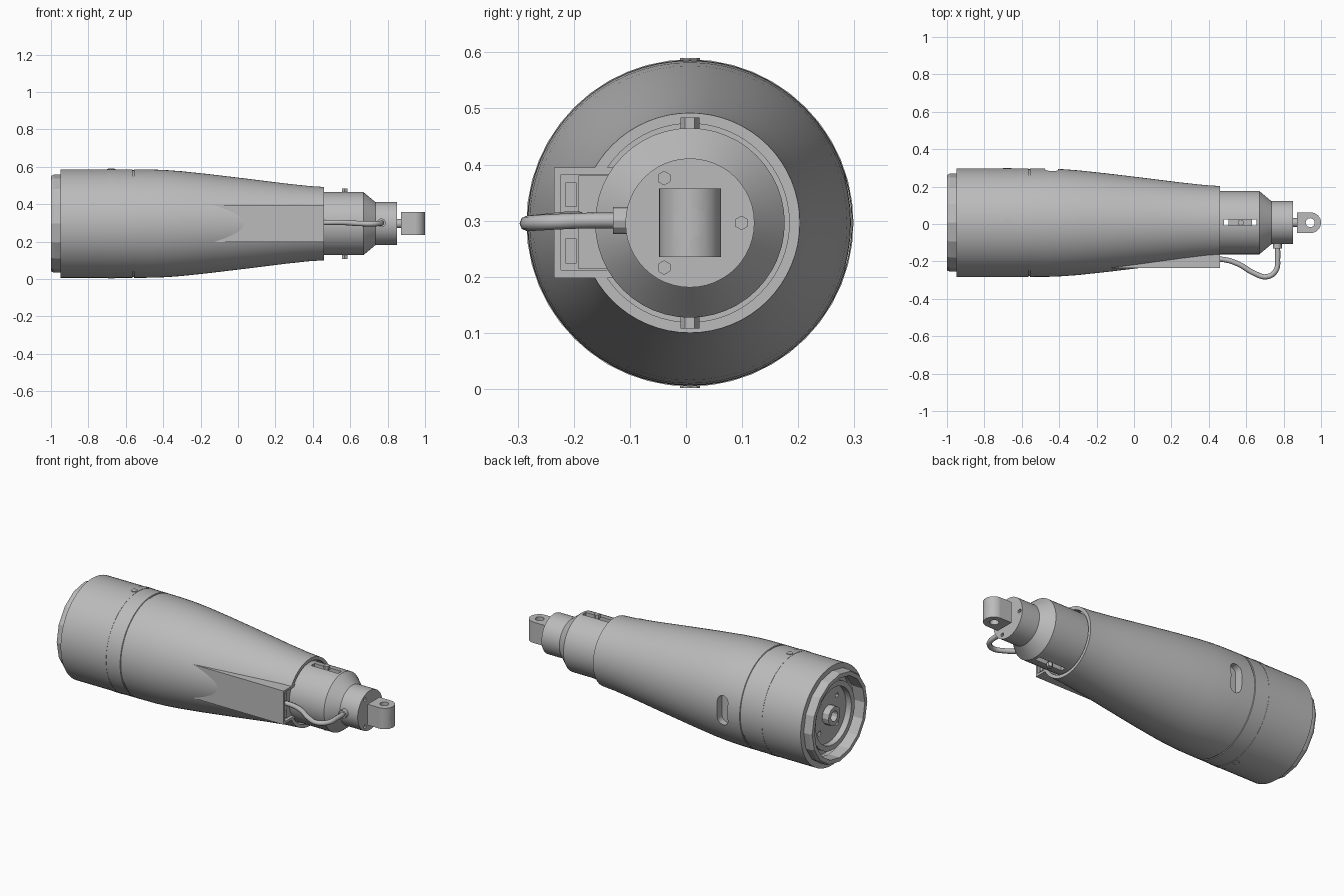
import bpy, bmesh, math
from mathutils import Vector, Matrix

cube = bpy.data.objects.get("Cube")
if cube:
    bpy.data.objects.remove(cube, do_unlink=True)

CY, CZ = 0.007, 0.296          # long axis position

mat = bpy.data.materials.new("satin grey")
mat.use_nodes = True
grey = (0.5, 0.5, 0.5, 1)
mat.diffuse_color = grey
mat.node_tree.nodes["Principled BSDF"].inputs["Base Color"].default_value = grey


def finish(name, bm):
    bmesh.ops.recalc_face_normals(bm, faces=bm.faces)
    me = bpy.data.meshes.new(name)
    bm.to_mesh(me)
    bm.free()
    ob = bpy.data.objects.new(name, me)
    bpy.context.collection.objects.link(ob)
    me.materials.append(mat)
    return ob


def select(ob):
    bpy.ops.object.select_all(action='DESELECT')
    ob.select_set(True)
    bpy.context.view_layer.objects.active = ob


def smooth(ob, angle=30):
    select(ob)
    bpy.ops.object.shade_smooth_by_angle(angle=math.radians(angle))
    return ob


def lathe(name, profile, sides=48, loop=False):
    """Turn (x, radius) points about the long axis; loop makes a ring."""
    bm = bmesh.new()
    rings = []
    for x, r in profile:
        if r == 0:
            rings.append([bm.verts.new((x, CY, CZ))] * sides)
        else:
            rings.append([bm.verts.new((x, CY + r * math.cos(a), CZ + r * math.sin(a)))
                          for a in (math.tau * i / sides for i in range(sides))])
    pairs = list(zip(rings, rings[1:]))
    if loop:
        pairs.append((rings[-1], rings[0]))
    for a, b in pairs:
        for i in range(sides):
            j = (i + 1) % sides
            bm.faces.new(dict.fromkeys((a[i], a[j], b[j], b[i])))
    return finish(name, bm)


def box(name, lo, hi):
    lo, hi = Vector(lo), Vector(hi)
    bm = bmesh.new()
    bmesh.ops.create_cube(bm, size=1, matrix=Matrix.Translation((lo + hi) / 2)
                          @ Matrix.Diagonal((*(hi - lo), 1)))
    return finish(name, bm)


def rod(name, start, end, r, sides=24):
    start, end = Vector(start), Vector(end)
    d = end - start
    m = Matrix.Translation((start + end) / 2) @ d.to_track_quat('Z', 'Y').to_matrix().to_4x4()
    bm = bmesh.new()
    bmesh.ops.create_cone(bm, cap_ends=True, segments=sides, radius1=r, radius2=r,
                          depth=d.length, matrix=m)
    return finish(name, bm)


def combine(ob, tool, operation='DIFFERENCE', keep=False):
    mod = ob.modifiers.new("shape", 'BOOLEAN')
    mod.operation, mod.solver, mod.object = operation, 'EXACT', tool
    select(ob)
    bpy.ops.object.modifier_apply(modifier=mod.name)
    if not keep:
        bpy.data.objects.remove(tool, do_unlink=True)


# Tapered outer shell with a recess at both ends
shell = lathe("outer_shell", [
    (-0.90, 0), (-0.90, 0.235), (-0.95, 0.235), (-0.95, 0.29), (-0.565, 0.29),
    (-0.563, 0.286), (-0.557, 0.286), (-0.555, 0.29), (-0.45, 0.289), (-0.38, 0.286),
    (-0.3, 0.28), (-0.15, 0.264), (0.05, 0.24), (0.25, 0.215), (0.38, 0.201),
    (0.46, 0.196), (0.46, 0.177), (0.42, 0.177), (0.42, 0)], 64)

# Rounded window in the back of the shell
combine(shell, box("cutter", (-0.475, 0.245, CZ - 0.05), (-0.405, 0.35, CZ + 0.05)))
for s in (-1, 1):
    combine(shell, rod("cutter", (-0.44, 0.245, CZ + s * 0.05),
                       (-0.44, 0.35, CZ + s * 0.05), 0.035))

# Flat cable housing, open at the narrow end
housing = box("cable_housing", (-0.2, -0.235, 0.198), (0.46, -0.13, 0.395))
cavity = box("cutter", (0.3, -0.223, 0.212), (0.5, -0.12, 0.382))
combine(housing, cavity, keep=True)
combine(shell, cavity)
smooth(shell)
box("connector_block", (0.28, -0.192, 0.214), (0.445, -0.14, 0.38))
for s in (-1, 1):
    box("connector_clip", (0.3, -0.215, CZ + s * 0.05 - 0.022),
        (0.45, -0.195, CZ + s * 0.05 + 0.022))

# Seam band round the wide end
smooth(lathe("seam_band", [(-0.7, 0.28), (-0.7, 0.2915), (-0.655, 0.2915), (-0.655, 0.28)],
             48, True))
for s in (-1, 1):
    rod("band_screw", (-0.677, CY, CZ + s * 0.27), (-0.677, CY, CZ + s * 0.294), 0.018, 8)

# Wide end: lip, nested ring, drilled disc and hub
lathe("end_lip", [(-1.0, 0.232), (-1.0, 0.255), (-0.985, 0.262), (-0.93, 0.262),
                  (-0.93, 0.232)], 16, True)
smooth(lathe("end_ring", [(-0.96, 0.165), (-0.96, 0.195), (-0.89, 0.195), (-0.89, 0.165)],
             32, True))
disc = lathe("end_disc", [(-0.925, 0), (-0.925, 0.166), (-0.89, 0.166), (-0.89, 0)], 32)
for i in range(4):
    a = math.tau * (i + 0.5) / 4
    y, z = CY + 0.115 * math.cos(a), CZ + 0.115 * math.sin(a)
    combine(disc, rod("cutter", (-0.95, y, z), (-0.905, y, z), 0.014, 10))
lathe("end_hub", [(-0.90, 0), (-0.90, 0.03), (-0.965, 0.03), (-0.965, 0.055),
                  (-0.90, 0.055)], 12)

# Stepped neck with through slot and fixing holes
neck = lathe("neck", [(0.40, 0), (0.40, 0.169), (0.67, 0.169), (0.735, 0.115),
                      (0.85, 0.115), (0.85, 0)], 48)
combine(neck, box("cutter", (0.48, CY - 0.016, 0), (0.655, CY + 0.016, 0.6)))
for i in range(3):
    a = math.tau * i / 3
    y, z = CY + 0.092 * math.cos(a), CZ + 0.092 * math.sin(a)
    combine(neck, rod("cutter", (0.82, y, z), (0.9, y, z), 0.012, 6))
smooth(neck)

# Sliding bar inside the slot and its cross pin
box("slide_bar", (0.505, CY - 0.016, CZ - 0.14), (0.63, CY + 0.016, CZ + 0.14))
rod("slide_pin", (0.57, CY, CZ - 0.17), (0.57, CY, CZ + 0.17), 0.01, 8)
for s in (-1, 1):
    rod("pin_head", (0.57, CY, CZ + s * 0.165), (0.57, CY, CZ + s * 0.188), 0.017, 6)

# Rod end with rounded nose, cross bore and axial bore
smooth(rod("piston_rod", (0.84, CY, CZ), (0.90, CY, CZ), 0.024, 16))
clevis = box("rod_end", (0.872, CY - 0.055, CZ - 0.061), (0.945, CY + 0.055, CZ + 0.061))
combine(clevis, rod("nose", (0.945, CY, CZ - 0.061), (0.945, CY, CZ + 0.061), 0.055, 32), 'UNION')
combine(clevis, rod("cutter", (0.942, CY, 0.1), (0.942, CY, 0.5), 0.024, 16))
combine(clevis, rod("cutter", (0.92, CY, CZ), (1.1, CY, CZ), 0.032, 6))
smooth(clevis)

# Cable looping from the housing to the neck
curve = bpy.data.curves.new("cable", 'CURVE')
curve.dimensions = '3D'
curve.bevel_depth, curve.bevel_resolution = 0.014, 2
curve.use_fill_caps = True
path = [(0.40, -0.19, 0.3), (0.48, -0.19, 0.302), (0.56, -0.215, 0.302),
        (0.64, -0.262, 0.297), (0.71, -0.282, 0.295), (0.758, -0.25, 0.297),
        (0.768, -0.18, 0.3), (0.765, -0.09, 0.3)]
spline = curve.splines.new('BEZIER')
spline.bezier_points.add(len(path) - 1)
for p, co in zip(spline.bezier_points, path):
    p.co = co
    p.handle_left_type = p.handle_right_type = 'AUTO'
spline.resolution_u = 6
curve.materials.append(mat)
cable = bpy.data.objects.new("cable", curve)
bpy.context.collection.objects.link(cable)
rod("cable_gland", (0.766, -0.13, 0.3), (0.766, -0.09, 0.3), 0.024, 12)
